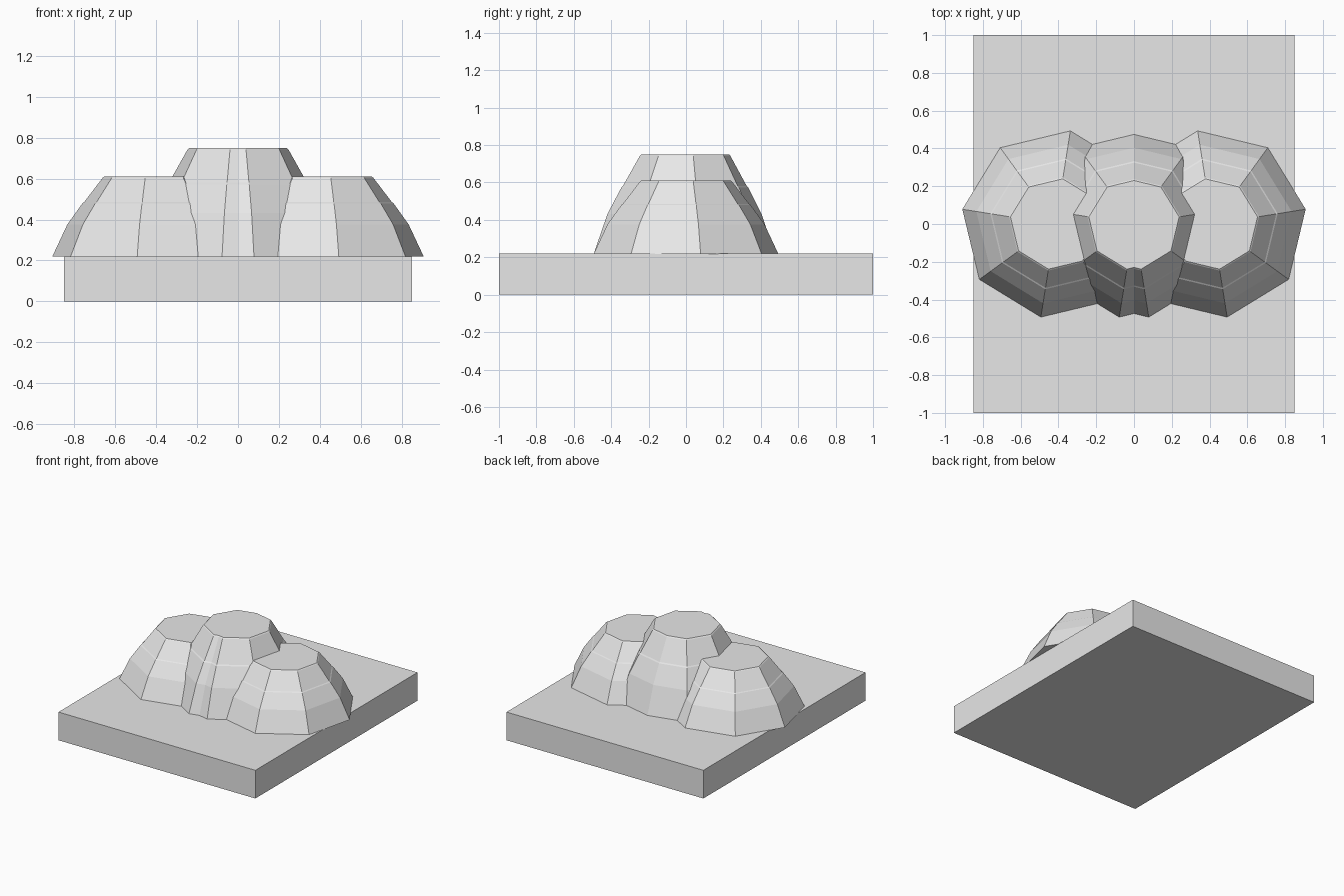
import bpy
import bmesh
from math import cos, sin, radians

cube = bpy.data.objects.get("Cube")
if cube:
    bpy.data.objects.remove(cube, do_unlink=True)

# One plain grey for every part
grey = bpy.data.materials.new("plain_grey")
grey.use_nodes = True
colour = (0.8, 0.8, 0.8, 1.0)
grey.diffuse_color = colour
grey.node_tree.nodes["Principled BSDF"].inputs["Base Color"].default_value = colour

SLAB_TOP = 0.22
SIDES = 8
TURN = 9  # degrees the octagons are rotated

# Mound profile: radius and share of the mound's height
PROFILE = [(0.50, -0.005), (0.425, 0.40), (0.35, 0.665), (0.342, 0.68),
           (0.25, 0.985), (0.242, 1.0)]


def add_object(name, bm):
    bmesh.ops.recalc_face_normals(bm, faces=bm.faces)
    mesh = bpy.data.meshes.new(name)
    bm.to_mesh(mesh)
    bm.free()
    mesh.materials.append(grey)
    obj = bpy.data.objects.new(name, mesh)
    bpy.context.collection.objects.link(obj)
    return obj


def mound(name, centre_x, height, halve=False):
    """Stepped octagonal mound on the +x side, mirrored across x = 0."""
    bm = bmesh.new()
    rings = []
    for radius, share in PROFILE:
        ring = []
        for i in range(SIDES):
            a = radians(TURN + i * 360 / SIDES)
            ring.append(bm.verts.new((centre_x + radius * cos(a), radius * sin(a),
                                      SLAB_TOP + height * share)))
        rings.append(ring)
    for low, high in zip(rings, rings[1:]):
        for i in range(SIDES):
            j = (i + 1) % SIDES
            bm.faces.new((low[i], low[j], high[j], high[i]))
    bm.faces.new(rings[0][::-1])
    bm.faces.new(rings[-1])
    bm.normal_update()
    if halve:
        bmesh.ops.bisect_plane(bm, geom=bm.verts[:] + bm.edges[:] + bm.faces[:],
                               plane_co=(0, 0, 0), plane_no=(1, 0, 0),
                               clear_inner=True)
    obj = add_object(name, bm)
    mirror = obj.modifiers.new("mirror", 'MIRROR')
    mirror.use_mirror_merge = halve
    return obj


# Base slab
bm = bmesh.new()
bmesh.ops.create_cube(bm, size=1)
for v in bm.verts:
    v.co = (v.co.x * 1.7, v.co.y * 2, (v.co.z + 0.5) * SLAB_TOP)
add_object("base_slab", bm)

# Tall middle mound and the two lower side mounds
mound("middle_mound", 0, 0.53, halve=True)
mound("side_mounds", 0.415, 0.39)
